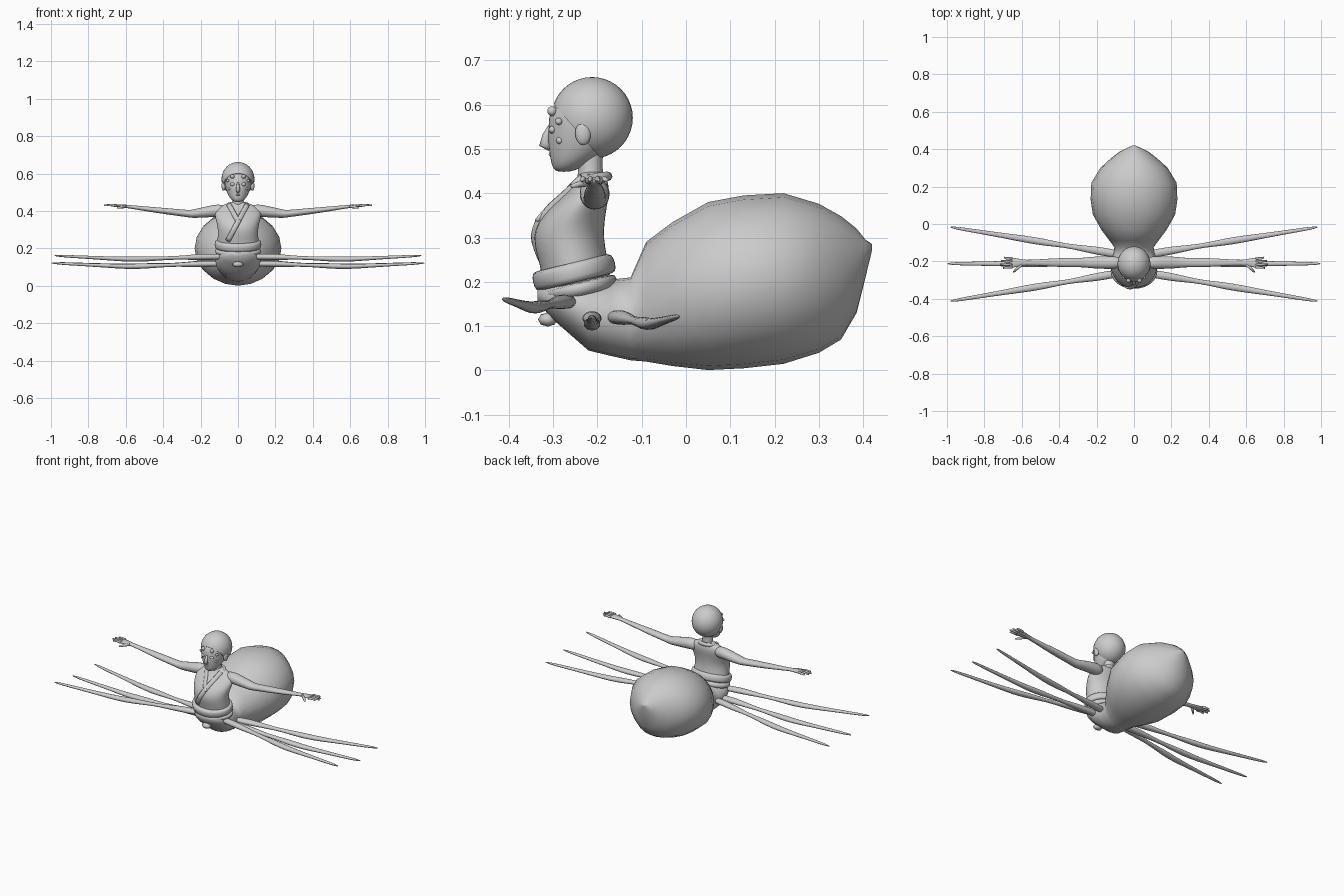
import bpy, bmesh
from math import sin, cos, pi, sqrt
from mathutils import Vector, Matrix

if "Cube" in bpy.data.objects:
    bpy.data.objects.remove(bpy.data.objects["Cube"])

grey = bpy.data.materials.new("plain_grey")
grey.use_nodes = True
tone = (0.6, 0.6, 0.6, 1)
grey.diffuse_color = tone
grey.node_tree.nodes["Principled BSDF"].inputs["Base Color"].default_value = tone


def finish(name, bm, subdiv=0):
    bmesh.ops.recalc_face_normals(bm, faces=bm.faces)
    for f in bm.faces:
        f.smooth = True
    me = bpy.data.meshes.new(name)
    bm.to_mesh(me)
    bm.free()
    me.materials.append(grey)
    ob = bpy.data.objects.new(name, me)
    bpy.context.collection.objects.link(ob)
    if subdiv:
        mod = ob.modifiers.new("Subdivision", "SUBSURF")
        mod.levels = mod.render_levels = subdiv
    return ob


def loft(name, axis, stations, n=16, subdiv=1, matrix=None):
    """Ellipses along an axis: (position, centre a, centre b, radius a, radius b)."""
    order = {"x": (2, 0, 1), "y": (0, 2, 1), "z": (0, 1, 2)}[axis]
    bm = bmesh.new()
    rings = []
    for p, ca, cb, ra, rb in stations:
        ring = []
        for i in range(n):
            t = 2 * pi * i / n
            v = (ca + ra * cos(t), cb + rb * sin(t), p)
            ring.append(bm.verts.new([v[k] for k in order]))
        rings.append(ring)
    for r, q in zip(rings, rings[1:]):
        for i in range(n):
            j = (i + 1) % n
            bm.faces.new((r[i], r[j], q[j], q[i]))
    bm.faces.new(rings[0])
    bm.faces.new(rings[-1])
    if matrix:
        bm.transform(matrix)
    return finish(name, bm, subdiv)


def ball(name, centre, size, n=16):
    bm = bmesh.new()
    bmesh.ops.create_uvsphere(bm, u_segments=n, v_segments=n // 2, radius=1)
    bm.transform(Matrix.Translation(centre) @ Matrix.Diagonal((*size, 1)))
    return finish(name, bm)


def cord(name, points, radii, n=8, flat=1.0):
    """Tapered tube through points; flat squashes it along y."""
    bm = bmesh.new()
    pts = [Vector(p) for p in points]
    rings = []
    for i, p in enumerate(pts):
        d = (pts[min(i + 1, len(pts) - 1)] - pts[max(i - 1, 0)]).normalized()
        side = d.cross(Vector((0, 1, 0))).normalized()
        up = side.cross(d)
        rings.append([bm.verts.new(p + radii[i] * (cos(2 * pi * k / n) * side
                      + flat * sin(2 * pi * k / n) * up)) for k in range(n)])
    for r, q in zip(rings, rings[1:]):
        for k in range(n):
            bm.faces.new((r[k], r[(k + 1) % n], q[(k + 1) % n], q[k]))
    bm.faces.new(rings[0])
    bm.faces.new(rings[-1])
    return finish(name, bm)


# Spider body: hips, narrow waist and big abdomen (y, bottom, top, half width)
body = [(-.335, .155, .185, .04), (-.3, .115, .21, .09), (-.26, .08, .22, .115),
        (-.22, .045, .215, .122), (-.17, .033, .205, .115), (-.125, .023, .21, .105),
        (-.09, .02, .29, .13), (-.03, .01, .335, .175), (.05, .001, .38, .22),
        (.13, .005, .395, .232), (.22, .015, .4, .228), (.3, .04, .376, .18),
        (.35, .07, .348, .125), (.385, .13, .32, .08), (.405, .21, .295, .04),
        (.42, .272, .285, .008)]
loft("spider_body", "y", [(y, 0, (a + b) / 2, w, (b - a) / 2) for y, a, b, w in body],
     n=20, subdiv=0)

# Upper body in its robe (z, front, back, half width)
torso = [(.17, -.325, -.17, .11), (.22, -.325, -.17, .113), (.26, -.338, -.178, .11),
         (.3, -.346, -.185, .108), (.335, -.335, -.183, .115), (.37, -.305, -.178, .125),
         (.4, -.272, -.172, .125), (.425, -.25, -.175, .1), (.44, -.242, -.182, .06),
         (.45, -.238, -.186, .035)]
loft("robe_torso", "z", [(z, 0, (f + b) / 2, w, (b - f) / 2) for z, f, b, w in torso], n=20)


def robe_front(x, z):
    for (z0, f0, b0, w0), (z1, f1, b1, w1) in zip(torso, torso[1:]):
        if z0 <= z <= z1:
            t = (z - z0) / (z1 - z0)
            f, b, w = f0 + t * (f1 - f0), b0 + t * (b1 - b0), w0 + t * (w1 - w0)
            return (f + b) / 2 - (b - f) / 2 * sqrt(max(0, 1 - (x / w) ** 2))


# Crossed lapels lying on the robe
for name, (xa, za), (xb, zb) in [("left_lapel", (.05, .435), (-.055, .24)),
                                 ("right_lapel", (-.05, .435), (.005, .335))]:
    path = []
    for i in range(13):
        x, z = xa + (xb - xa) * i / 12, za + (zb - za) * i / 12
        path.append((x, robe_front(x, z) - .001, z))
    cord(name, path, [.014] * 13, flat=.45)

# Collar at the nape
collar = []
for i in range(13):
    t = pi * i / 12
    collar.append((.052 * cos(t), -.222 + .045 * sin(t), .432 + .006 * sin(t)))
cord("collar", collar, [.011] * 13)

# Tilted sash with a second, lower wrap and a small knot
tilt = Matrix.Translation((0, -.253, .222)) @ Matrix.Rotation(.24, 4, "X")
loft("sash", "z", [(-.024, 0, 0, .112, .08), (-.022, 0, 0, .124, .094),
     (0, 0, 0, .127, .097), (.02, 0, 0, .124, .093), (.023, 0, 0, .11, .08)],
     n=24, matrix=tilt)
loft("lower_wrap", "z", [(-.058, 0, .005, .105, .07), (-.054, 0, .005, .12, .083),
     (-.035, 0, .002, .126, .09), (-.02, 0, 0, .12, .088)], n=24, matrix=tilt)
ball("sash_knot", (0, -.312, .115), (.03, .022, .016), n=8)

# Neck and face
loft("neck", "z", [(.42, 0, -.215, .04, .034), (.45, 0, -.216, .031, .028),
     (.475, 0, -.215, .03, .027), (.52, 0, -.215, .034, .032)])
loft("face", "z", [(.448, 0, -.276, .014, .014), (.455, 0, -.27, .03, .03),
     (.472, 0, -.258, .046, .048), (.495, 0, -.245, .058, .064),
     (.52, 0, -.238, .067, .075), (.55, 0, -.235, .073, .076),
     (.585, 0, -.234, .076, .076), (.615, 0, -.225, .065, .062)], n=20)

# Close hair cap, cut along the hairline
bm = bmesh.new()
bmesh.ops.create_uvsphere(bm, u_segments=32, v_segments=20, radius=1)
bm.transform(Matrix.Translation((0, -.212, .57)) @ Matrix.Diagonal((.088, .092, .092, 1)))
cut = bmesh.ops.bisect_plane(bm, geom=bm.verts[:] + bm.edges[:] + bm.faces[:],
                             plane_co=(0, -.3, .603), plane_no=(0, -.11, -.095),
                             clear_outer=True)
bmesh.ops.holes_fill(bm, edges=[e for e in bm.edges if e.is_boundary])
finish("hair_cap", bm)
bpy.context.view_layer.objects.active = bpy.data.objects["hair_cap"]
bpy.data.objects["hair_cap"].select_set(True)
bpy.ops.object.shade_smooth_by_angle()

# Nose and lips
cord("nose", [(0, -.306, .55), (0, -.315, .53), (0, -.32, .511), (0, -.305, .502)],
     [.006, .009, .012, .008])
ball("upper_lip", (0, -.299, .487), (.018, .011, .005))
ball("lower_lip", (0, -.293, .477), (.015, .011, .005))

for s, side in ((1, "left"), (-1, "right")):
    # Ears, paired eyes and the extra small spider eyes
    ball(side + "_ear", (s * .077, -.232, .535), (.011, .018, .027))
    ball(side + "_eye", (s * .028, -.301, .543), (.014, .009, .009))
    ball(side + "_brow_eye", (s * .03, -.302, .585), (.012, .011, .011))
    ball(side + "_temple_eye", (s * .055, -.287, .562), (.008, .008, .008))
    ball(side + "_cheek_eye", (s * .046, -.285, .519), (.008, .008, .008))

    # Arm with sleeve, narrowing to the wrist (x, y, z, depth, height)
    arm = [(.06, -.208, .4, .03, .032), (.11, -.206, .403, .036, .036),
           (.17, -.206, .395, .035, .03), (.24, -.206, .385, .031, .024),
           (.26, -.206, .385, .026, .02), (.33, -.206, .393, .026, .019),
           (.42, -.206, .403, .024, .016), (.52, -.206, .415, .017, .012),
           (.58, -.206, .423, .014, .009), (.61, -.206, .426, .02, .009),
           (.65, -.207, .428, .029, .008), (.668, -.207, .429, .026, .007)]
    loft(side + "_arm", "x", [(s * x, y, z, a, b) for x, y, z, a, b in arm], n=12)
    for i, tip in enumerate((.7, .716, .712, .695)):
        y = -.231 + .016 * i
        cord(f"{side}_finger_{i + 1}", [(s * .65, y, .429), (s * .68, y - .001, .432),
             (s * tip, y + .003 * (i - 1.5), .43)], [.007, .0065, .004])
    cord(side + "_thumb", [(s * .6, -.215, .425), (s * .625, -.238, .421),
         (s * .645, -.258, .416)], [.009, .008, .004])

    # Three long jointed legs: root and tip (x, y, z)
    profile = [(0, .022), (.12, .024), (.2, .02), (.29, .013), (.37, .014), (.46, .02),
               (.56, .02), (.7, .014), (.85, .011), (.96, .009), (1, .003)]
    for name, root, tip in [("front", (.06, -.26, .155), (.985, -.413, .162)),
                            ("middle", (.06, -.212, .118), (1, -.212, .122)),
                            ("rear", (.06, -.165, .12), (.985, -.016, .123))]:
        a, b = Vector(root), Vector(tip)
        leg = []
        for t, r in profile:
            p = a.lerp(b, t)
            dip = .018 * max(0, 1 - abs(t - .56) / .45)
            leg.append((s * p.x, p.y, p.z - dip, r, r * .75))
        loft(f"{side}_{name}_leg", "x", leg, n=10)
